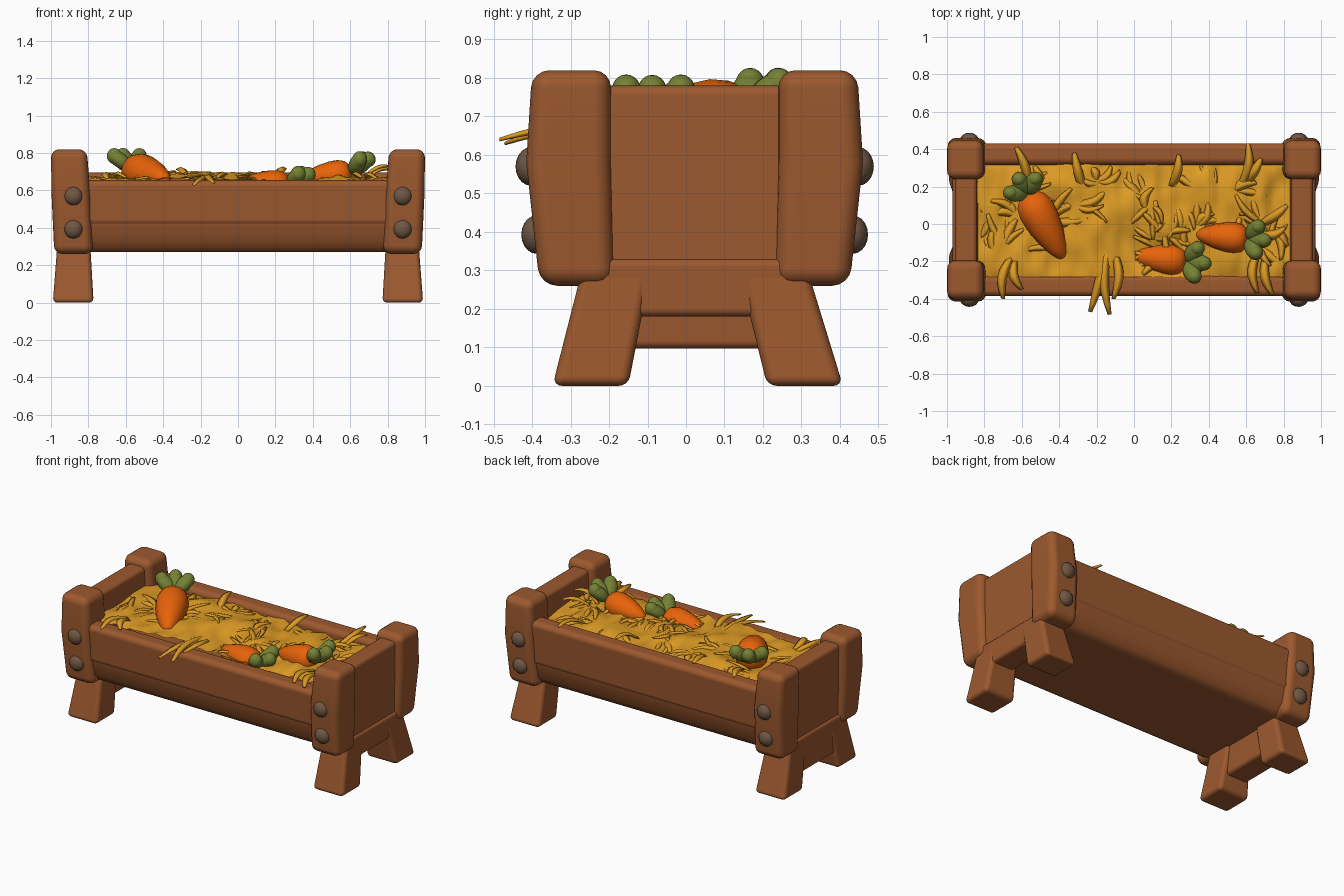
import bpy, bmesh, math, random
from mathutils import Vector, noise

random.seed(4)
if "Cube" in bpy.data.objects:
    bpy.data.objects.remove(bpy.data.objects["Cube"])


def material(name, rgb):
    m = bpy.data.materials.new(name)
    m.use_nodes = True
    m.diffuse_color = (*rgb, 1)
    bsdf = m.node_tree.nodes["Principled BSDF"]
    bsdf.inputs["Base Color"].default_value = (*rgb, 1)
    bsdf.inputs["Roughness"].default_value = 0.8
    return m


WOOD = material("warm wood", (0.335, 0.1, 0.028))
STRAW = material("golden straw", (0.73, 0.33, 0.018))
ORANGE = material("carrot orange", (0.8, 0.125, 0.003))
GREEN = material("leaf green", (0.18, 0.22, 0.034))
IRON = material("dull iron", (0.16, 0.096, 0.058))
MID_Y = 0.0225


def finish(name, bm, mat, bevel=0):
    bmesh.ops.recalc_face_normals(bm, faces=bm.faces)
    for f in bm.faces:
        f.smooth = True
    me = bpy.data.meshes.new(name)
    bm.to_mesh(me)
    bm.free()
    me.materials.append(mat)
    ob = bpy.data.objects.new(name, me)
    bpy.context.collection.objects.link(ob)
    if bevel:
        mod = ob.modifiers.new("soft edges", "BEVEL")
        mod.width, mod.segments = bevel, 4
        mod.limit_method, mod.angle_limit = "ANGLE", math.radians(35)
        mod.harden_normals = True
    return ob


def skin(bm, rings):
    """Join closed rings of points into a capped tube."""
    rows = [[bm.verts.new(p) for p in ring] for ring in rings]
    n = len(rows[0])
    for a, b in zip(rows, rows[1:]):
        for i in range(n):
            j = (i + 1) % n
            bm.faces.new((a[i], a[j], b[j], b[i]))
    bm.faces.new(rows[0])
    bm.faces.new(rows[-1])


def block(name, levels, bevel, sx=1, flip=False):
    """Stacked rectangles (z, x0, x1, y0, y1), optionally mirrored."""
    bm = bmesh.new()
    rings = []
    for z, x0, x1, y0, y1 in levels:
        if flip:
            y0, y1 = 2 * MID_Y - y0, 2 * MID_Y - y1
        rings.append([(sx * x, y, z) for x, y in
                      ((x0, y0), (x1, y0), (x1, y1), (x0, y1))])
    skin(bm, rings)
    return finish(name, bm, WOOD, bevel)


def ellipsoid(name, mat, loc, scale, direction=None):
    bm = bmesh.new()
    bmesh.ops.create_uvsphere(bm, u_segments=16, v_segments=10, radius=1)
    ob = finish(name, bm, mat)
    ob.location, ob.scale = loc, scale
    if direction:
        ob.rotation_euler = direction.to_track_quat("Z", "Y").to_euler()
    return ob


# End frames: posts, splayed legs, panel and beam (the right beam is deeper)
for sx, side, beam_z in ((1, "left", .18), (-1, "right", .097)):
    for flip, end, splay in ((False, "front", 0), (True, "back", .016)):
        tag = f"{end}_{side}"
        block(f"post_{tag}", [(.26, .775, .982, -.38, -.185), (.58, .79, .997, -.415, -.195),
                              (.82, .808, 1.0, -.40, -.195)], .045, sx, flip)
        block(f"leg_{tag}", [(0, .772, .99, -.347 - splay, -.15 - splay),
                             (.31, .79, .966, -.268, -.09)], .025, sx, flip)
        for z, y, label in ((.57, -.403, "upper"), (.393, -.388, "lower")):
            ellipsoid(f"{label}_bolt_{tag}", IRON,
                      (sx * .88, 2 * MID_Y - y if flip else y, z), (.05, .04, .05))
    block(f"end_panel_{side}", [(.27, .82, .955, -.28, .325), (.78, .84, .957, -.28, .325)],
          .025, sx)
    block(f"end_beam_{side}", [(beam_z, .81, .965, -.2, .25), (.33, .80, .97, -.25, .29)],
          .02, sx)

# Trough: lower box turned under at the bottom, and an upper plank along each side
block("trough_base", [(.27, -.83, .83, -.30, .345), (.33, -.83, .83, -.352, .397),
                      (.46, -.83, .83, -.374, .419)], .03)
for flip, end, top in ((False, "front", .655), (True, "back", .695)):
    block(f"upper_plank_{end}", [(.41, -.85, .85, -.375, -.26), (top, -.85, .85, -.388, -.272)],
          .035, 1, flip)


# Lumpy straw bed, slightly domed, hollowed under the front carrot
def bed_height(x, y):
    lump = noise.noise(Vector((x * 4, y * 4, 3))) * .03
    lump += noise.noise(Vector((x * 14, y * 7, 7))) * .024
    edge = max(abs(x) / .85, abs(y - MID_Y) / .31)
    heap = .025 * math.exp(-((x + .2) / .2) ** 2)
    hollow = .04 * math.exp(-((x - .17) / .17) ** 2 - ((y + .17) / .09) ** 2)
    return .668 + heap - hollow + lump - .02 * min(edge, 1) ** 4


bm = bmesh.new()
bmesh.ops.create_grid(bm, x_segments=84, y_segments=32, size=1)
for v in bm.verts:
    x, y = v.co.x * .85, v.co.y * .305 + MID_Y
    v.co = (x, y, bed_height(x, y))
finish("straw_bed", bm, STRAW)


def blade(bm, start, end, width, arch):
    """Flattened tapering stalk that arches between two points."""
    a, b = Vector(start), Vector(end)
    side = (b - a).cross(Vector((0, 0, 1))).normalized()
    bend = side * random.uniform(-.03, .03)
    rings = []
    for i in range(8):
        t = i / 7
        bow = math.sin(math.pi * t)
        c = a.lerp(b, t) + Vector((0, 0, arch * bow)) + bend * bow
        w = width * (.3 + .7 * math.sin(math.pi * (.15 + .8 * t)))
        up = Vector((0, 0, w * .45))
        rings.append([c + side * w, c + up, c - side * w, c - up])
    skin(bm, rings)


# Tufts of broad stalks fanning out of the bed
bm = bmesh.new()
for i in range(34):
    x, y = random.uniform(-.75, .75), random.uniform(-.18, .23)
    heading = random.uniform(0, math.tau)
    for k in range(4):
        ang, length = heading + (k - 1.5) * .45, random.uniform(.12, .22)
        ex = max(-.82, min(.82, x + length * math.cos(ang)))
        ey = max(-.27, min(.31, y + length * math.sin(ang)))
        blade(bm, (x, y, bed_height(x, y) - .012),
              (ex, ey, bed_height(ex, ey) + random.uniform(-.025, .01)),
              random.uniform(.015, .026), random.uniform(0, .016))
finish("straw_tufts", bm, STRAW)

# Stalks hanging over the rails: start x, y, then tip x, y, z
bm = bmesh.new()
for x, y, ex, ey, ez in (
        (-.15, -.15, -.235, -.47, .63), (-.14, -.12, -.13, -.485, .64),
        (-.10, -.16, -.11, -.4, .67), (-.66, -.18, -.70, -.4, .665), (-.64, -.2, -.6, -.35, .67),
        (.66, -.15, .66, -.37, .67), (.70, -.18, .74, -.38, .665), (-.56, .2, -.63, .41, .715),
        (-.27, .18, -.32, .38, .71), (.2, .2, .24, .37, .715), (.57, .2, .61, .43, .715),
        (.6, .22, .68, .35, .71), (.68, .0, .82, .1, .71), (.66, -.05, .81, -.02, .73)):
    blade(bm, (x, y, .66), (ex, ey, ez), .026, .025)
finish("overhanging_stalks", bm, STRAW)


# Carrots with three-lobed leafy tops
PROFILE = ((0, .16), (.04, .32), (.15, .54), (.35, .8), (.58, .97), (.75, 1),
           (.89, .87), (.96, .62), (1, .2))


def carrot(name, tip, crown, radius, lift):
    tip, crown = Vector(tip), Vector(crown)
    axis = (crown - tip).normalized()
    side = axis.cross(Vector((0, 0, 1))).normalized()
    up = side.cross(axis)
    bm = bmesh.new()
    skin(bm, [[tip.lerp(crown, t) + (side * math.cos(a) + up * math.sin(a)) * r * radius
               for a in (math.tau * k / 16 for k in range(16))] for t, r in PROFILE])
    finish(name, bm, ORANGE)
    for label, turn in (("right", 1), ("middle", 0), ("left", -1)):
        d = (axis * (1 if turn == 0 else .5) + side * turn * .75
             + Vector((0, 0, lift))).normalized()
        ellipsoid(f"{name}_leaf_{label}", GREEN, crown + d * .08, (.046, .04, .075), d)
        ellipsoid(f"{name}_leaf_tip_{label}", GREEN, crown + d * .115, (.04, .038, .042))


carrot("carrot_upright", (-.38, -.18, .655), (-.57, .16, .715), .098, .6)
carrot("carrot_front", (0, -.17, .63), (.28, -.2, .62), .085, .7)
carrot("carrot_side", (.335, -.055, .655), (.61, -.08, .69), .082, .75)
